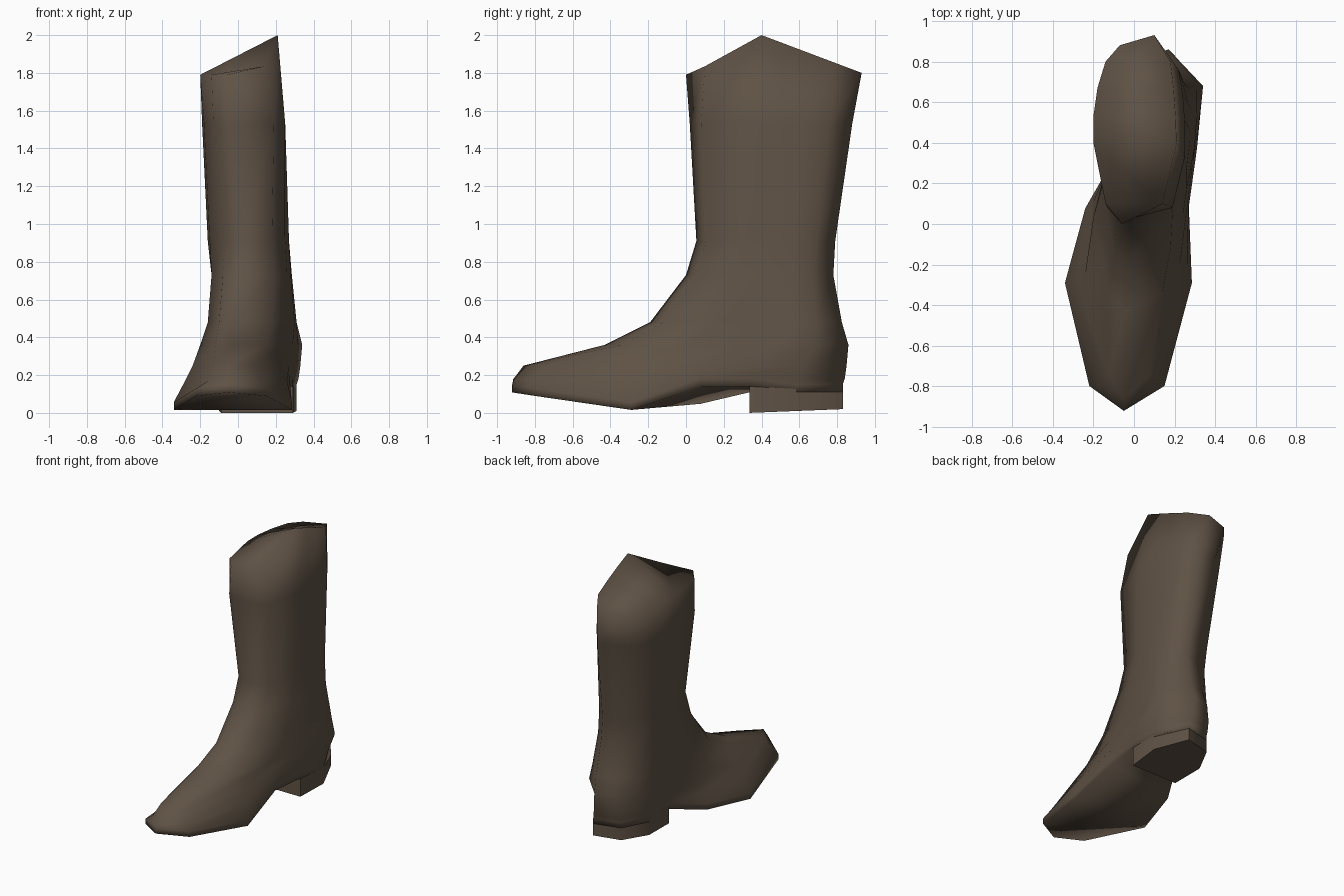
import bpy
import bmesh
import math

cube = bpy.data.objects.get("Cube")
if cube:
    bpy.data.objects.remove(cube, do_unlink=True)

leather = bpy.data.materials.new("dark_brown_leather")
leather.use_nodes = True
colour = (0.115, 0.085, 0.06, 1.0)
leather.diffuse_color = colour
shader = next(n for n in leather.node_tree.nodes if n.type == 'BSDF_PRINCIPLED')
shader.inputs["Base Color"].default_value = colour
shader.inputs["Roughness"].default_value = 0.8


def finish(name, bm, angle):
    """Turn a bmesh into a smooth shaded leather object."""
    bmesh.ops.recalc_face_normals(bm, faces=bm.faces[:])
    mesh = bpy.data.meshes.new(name)
    bm.to_mesh(mesh)
    bm.free()
    mesh.materials.append(leather)
    obj = bpy.data.objects.new(name, mesh)
    bpy.context.collection.objects.link(obj)
    bpy.ops.object.select_all(action='DESELECT')
    obj.select_set(True)
    bpy.context.view_layer.objects.active = obj
    bpy.ops.object.shade_smooth_by_angle(angle=math.radians(angle))
    return obj


def interpolate(points, y):
    """Piecewise linear height along a side profile."""
    for (y0, z0), (y1, z1) in zip(points, points[1:]):
        if y <= y1:
            return z0 + (z1 - z0) * max(0, y - y0) / (y1 - y0)
    return points[-1][1]


def skin(bm, rings):
    """Bridge successive rings with quads."""
    n = len(rings[0])
    for low, high in zip(rings, rings[1:]):
        for i in range(n):
            j = (i + 1) % n
            bm.faces.new((low[i], low[j], high[j], high[i]))


# Side profiles of the sole, whose arch is higher on the left, and of the top
SOLE_RIGHT = [(-.93, .11), (-.8, .09), (-.3, .015), (.1, .05), (.33, .11)]
SOLE_LEFT = [(-.93, .11), (-.8, .09), (-.28, .015), (.08, .14), (.34, .14), (.55, .11)]
TOP_EDGE = [(0, 1.78), (.4, 2), (.93, 1.8)]
# Stations along each ring, from toe to heel
STATIONS = (.07, .36, .57, .72, .86, 1)

# Each ring: height, front y, back y, front x, right side x, left side x
SOLE = (-.92, .83, -.05, (-.22, -.34, -.24, -.09, -.1, 0), (.15, .285, .26, .29, .31, .2))
RINGS = [
    ("sole", *SOLE),
    ("welt", *SOLE),
    (.17, -.915, .84, -.05, (-.16, -.28, -.21, -.1, -.1, 0), (.12, .26, .27, .3, .32, .19)),
    (.25, -.86, .85, -.05, (-.13, -.24, -.18, -.1, -.1, 0), (.08, .22, .27, .31, .33, .18)),
    (.36, -.43, .86, -.04, (-.12, -.2, -.13, -.11, -.08, .02), (.14, .24, .29, .32, .34, .17)),
    (.48, -.19, .825, -.03, (-.1, -.16, -.13, -.11, -.08, .03), (.18, .26, .3, .31, .31, .18)),
    (.73, 0, .78, 0, (-.08, -.14, -.14, -.12, -.07, .04), (.19, .26, .28, .285, .27, .17)),
    (.91, .055, .79, .02, (-.07, -.15, -.16, -.14, -.08, .03), (.18, .25, .27, .27, .25, .15)),
    (1.53, .02, .88, -.04, (-.13, -.18, -.19, -.17, -.13, -.03), (.19, .25, .25, .24, .22, .13)),
    ("top", 0, .93, -.06, (-.14, -.2, -.2, -.18, -.14, -.07), (.14, .21, .205, .195, .18, .1)),
]

# Boot upper: one skin from the sole, over the foot, to the shaft top
bm = bmesh.new()
rings = []
for kind, front, back, tip, right, left in RINGS:
    def vertex(x, y, is_left=False):
        sole = interpolate(SOLE_LEFT if is_left else SOLE_RIGHT, y)
        if kind == "sole":
            z = sole
        elif kind == "welt":
            z = sole + .04
        elif kind == "top":
            z = interpolate(TOP_EDGE, y) if is_left else 1.79
        else:
            z = max(kind, sole + .07)
        return bm.verts.new((x, y, z))

    ys = [front + (back - front) * s for s in STATIONS]
    if kind == "top":
        ys[:2] = .1, .4
    ring = [vertex(tip, front)]
    ring += [vertex(x, y, True) for x, y in zip(left, ys)]
    # The right back corner sits a little further forward
    ys[-1] -= .05
    ring += [vertex(x, y) for x, y in reversed(list(zip(right, ys)))]
    rings.append(ring)
skin(bm, rings)

# Close the sole and the sloping shaft top with strips across the boot
for ring in (rings[0], rings[-1]):
    n = len(ring)
    bm.faces.new((ring[0], ring[1], ring[n - 1]))
    for i in range(1, len(STATIONS)):
        bm.faces.new((ring[i], ring[i + 1], ring[n - i - 1], ring[n - i]))
finish("boot_upper", bm, 110)

# Heel block under the back of the sole, flush with its edge
HEEL = [(-.09, .335), (-.1, .585), (0, .78), (.2, .83), (.31, .585), (.29, .335)]
bm = bmesh.new()
rings = [[bm.verts.new((x, y, z + lift * (y - .33))) for x, y in HEEL]
         for z, lift in ((0, .04), (.14, -.05))]
skin(bm, rings)
for ring in rings:
    bm.faces.new(ring)
finish("heel_block", bm, 70)
